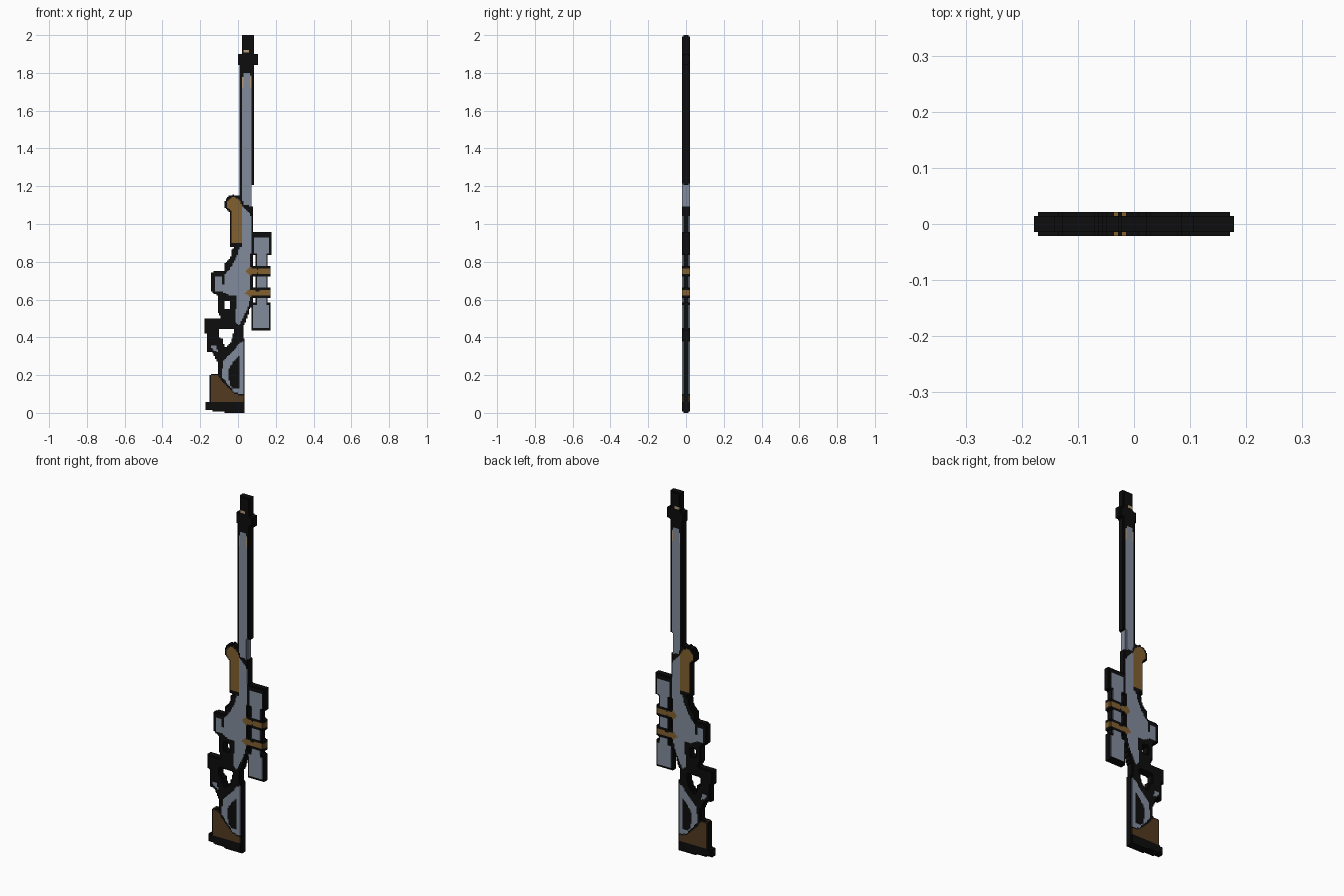
import bpy
import bmesh
import math

if "Cube" in bpy.data.objects:
    bpy.data.objects.remove(bpy.data.objects["Cube"], do_unlink=True)

CELL = 1 / 140          # size of one block
UNIT = 0.01             # profiles are drawn in hundredths
CORE, RIM = 3, 2        # half thickness in blocks: inside and along the outline


def make_material(name, colour):
    material = bpy.data.materials.new(name)
    material.use_nodes = True
    material.diffuse_color = (*colour, 1)
    shader = material.node_tree.nodes["Principled BSDF"]
    shader.inputs["Base Color"].default_value = (*colour, 1)
    shader.inputs["Roughness"].default_value = 0.8
    return material


black = make_material("matte black", (0.004, 0.004, 0.004))
slate = make_material("slate grey", (0.22, 0.26, 0.33))
gold = make_material("old gold", (0.22, 0.115, 0.028))
brown = make_material("dark brown", (0.085, 0.042, 0.014))
tan = make_material("pale tan", (0.45, 0.33, 0.2))

cells = {}              # (column, row) -> part name
part_material = {}


def inside(x, z, outline):
    """Even-odd test of a point against a closed outline."""
    hit = False
    for (ax, az), (bx, bz) in zip(outline, outline[1:] + outline[:1]):
        if (az > z) != (bz > z) and x < ax + (z - az) * (bx - ax) / (bz - az):
            hit = not hit
    return hit


def fill(name, material, outline):
    """Fill an outline with blocks; later parts replace earlier ones."""
    to_cell = UNIT / CELL
    xs = [p[0] * to_cell for p in outline]
    zs = [p[1] * to_cell for p in outline]
    for i in range(math.floor(min(xs)), math.ceil(max(xs))):
        for k in range(math.floor(min(zs)), math.ceil(max(zs))):
            if inside((i + 0.5) / to_cell, (k + 0.5) / to_cell, outline):
                if material is None:
                    cells.pop((i, k), None)
                else:
                    cells[i, k] = name
    if material is not None:
        part_material[name] = material


def cut(outline):
    fill("", None, outline)


def box(left, right, low, high):
    return [(left, low), (right, low), (right, high), (left, high)]


def disc(x, z, radius, sides=24):
    turns = [2 * math.pi * n / sides for n in range(sides)]
    return [(x + radius * math.cos(a), z + radius * math.sin(a)) for a in turns]


# Barrel and muzzle
fill("barrel_shroud", black, box(1, 8.3, 121, 185))
fill("barrel_shroud", black, box(1, 7.3, 105, 122))
fill("muzzle", black, box(2, 8.5, 184, 200))
fill("muzzle_collar", black, box(0, 10.5, 184, 190))
fill("muzzle_mark", tan, box(3, 6, 191, 192))
fill("barrel", slate, [(2, 100), (2, 176), (3, 180), (6.5, 180), (7.3, 176), (7.3, 100)])
for left in (2, 6.5):
    fill("barrel_tip_trim", tan, box(left, left + 0.8, 172, 178))

# Receiver with its magazine well
fill("receiver_outline", black, [
    (1, 111), (7.5, 109), (7.5, 60), (4.8, 50), (2, 44), (-2, 46), (-2.5, 62),
    (-11, 62), (-14, 64), (-14, 74), (-12, 75), (-7, 75), (-7, 79), (-4, 82),
    (-3.5, 86), (-1, 89), (1, 90)])
fill("receiver", slate, [
    (2, 110), (7.3, 104), (7.3, 63), (4.5, 54), (0.5, 46), (-1.5, 48), (-2, 61),
    (-8, 64), (-8, 72), (-5, 75), (-2, 80), (0, 84), (1, 90), (2, 92)])
fill("receiver_seam", black, [(2, 111), (2, 109.5), (7, 105), (7, 107)])
fill("receiver_edge", black, box(6.4, 7.5, 56, 84))
fill("magazine", slate, box(-12, -7, 64, 72))
fill("magazine_catch", black, box(-8.5, -6.8, 68, 73.5))

# Forward handle
fill("handle_outline", black, disc(-2.2, 110.5, 4.9))
fill("handle_outline", black, box(-4.3, 2, 88, 111))
fill("handle", gold, disc(-2.2, 110.5, 3.6))
fill("handle", gold, box(-3.5, 2, 90, 111))

# Trigger guard and grip
fill("trigger_guard", black, [(-11, 63), (-1, 62), (-1, 48), (-8, 48), (-11, 54)])
cut(box(-7, -4, 55, 59))
fill("grip", black, [
    (-18, 50), (-9, 50), (-8, 48), (2.5, 48), (2.5, 33), (-12, 30), (-14, 32),
    (-16.5, 32), (-16.5, 42), (-18, 42)])
fill("receiver", slate, [(4.5, 55), (0.5, 46), (-1.5, 48), (-1.5, 55)])
cut([(-10, 44), (-2, 44), (-3, 40), (-5, 34), (-7, 34), (-8, 39), (-10, 40)])
fill("grip_inlay", slate, [(-15, 36), (-12, 36), (-10.5, 32), (-13, 33)])

# Shoulder stock
fill("stock", black, [
    (3.5, 39), (3.5, 0), (-4, 0), (-17, 1.5), (-17, 6), (-15, 6), (-15, 20),
    (-11, 21), (-11, 27), (-13, 31), (-5, 36), (0, 39)])
fill("stock_frame", slate, [
    (2.7, 38), (1, 37), (-2.5, 33), (-8, 27), (-8.5, 19), (-1.5, 10.5), (2.7, 10)])
fill("stock_recess", black, [
    (0.5, 30), (-2, 28), (-5, 23), (-4.5, 15), (-2, 12.5), (0.8, 12.5)])
fill("butt_panel", brown, [
    (-14, 20.5), (-10.5, 19.5), (-8.5, 16.5), (-1.5, 10), (2.5, 9), (2.5, 5.5), (-14, 6)])

# Telescopic sight
fill("sight_outline", black, box(9, 16, 56, 85))
fill("sight_outline", black, box(7, 17.9, 83.5, 95.5))
fill("sight_outline", black, box(7, 17, 43.5, 58.5))
fill("sight_tube", slate, box(10, 15, 56, 86))
fill("sight_front_bell", slate, box(8.5, 16.5, 84.5, 93))
fill("sight_eyepiece", slate, box(8, 16.5, 45, 57))

# Two sight mounts
for mid in (75, 63.5):
    fill("mount_block", black, box(6.5, 17.5, mid - 2.7, mid + 2.7))
    fill("sight_mount", gold, [
        (3.5, mid), (6, mid + 2), (10, mid + 1), (17, mid + 1.7),
        (17, mid - 1.7), (10, mid - 1), (6, mid - 2)])


SIDES = ((1, 0), (-1, 0), (0, 1), (0, -1))


def half_depth(cell):
    """Blocks on the outline are thinner than those inside."""
    if cell not in cells:
        return 0
    i, k = cell
    open_side = any((i + di, k + dk) not in cells for di, dk in SIDES)
    return RIM if open_side else CORE


def build_part(name, material):
    bm = bmesh.new()
    corners = {}

    def quad(*points):
        for p in points:
            if p not in corners:
                corners[p] = bm.verts.new([c * CELL for c in p])
        bm.faces.new([corners[p] for p in points])

    for (i, k), owner in cells.items():
        if owner != name:
            continue
        d = half_depth((i, k))
        quad((i, -d, k), (i + 1, -d, k), (i + 1, -d, k + 1), (i, -d, k + 1))
        quad((i, d, k), (i, d, k + 1), (i + 1, d, k + 1), (i + 1, d, k))
        # Walls only where the neighbour is thinner or missing
        for di, dk in SIDES:
            n = half_depth((i + di, k + dk))
            if n >= d:
                continue
            mx, mz = i + (1 + di) / 2, k + (1 + dk) / 2
            a = (mx + dk / 2, mz - di / 2)
            b = (mx - dk / 2, mz + di / 2)
            for near, far in ([(-d, d)] if n == 0 else [(-d, -n), (n, d)]):
                quad((a[0], near, a[1]), (a[0], far, a[1]),
                     (b[0], far, b[1]), (b[0], near, b[1]))
    bm.normal_update()
    mesh = bpy.data.meshes.new(name)
    bm.to_mesh(mesh)
    bm.free()
    mesh.materials.append(material)
    bpy.context.collection.objects.link(bpy.data.objects.new(name, mesh))


for part, material in part_material.items():
    build_part(part, material)
